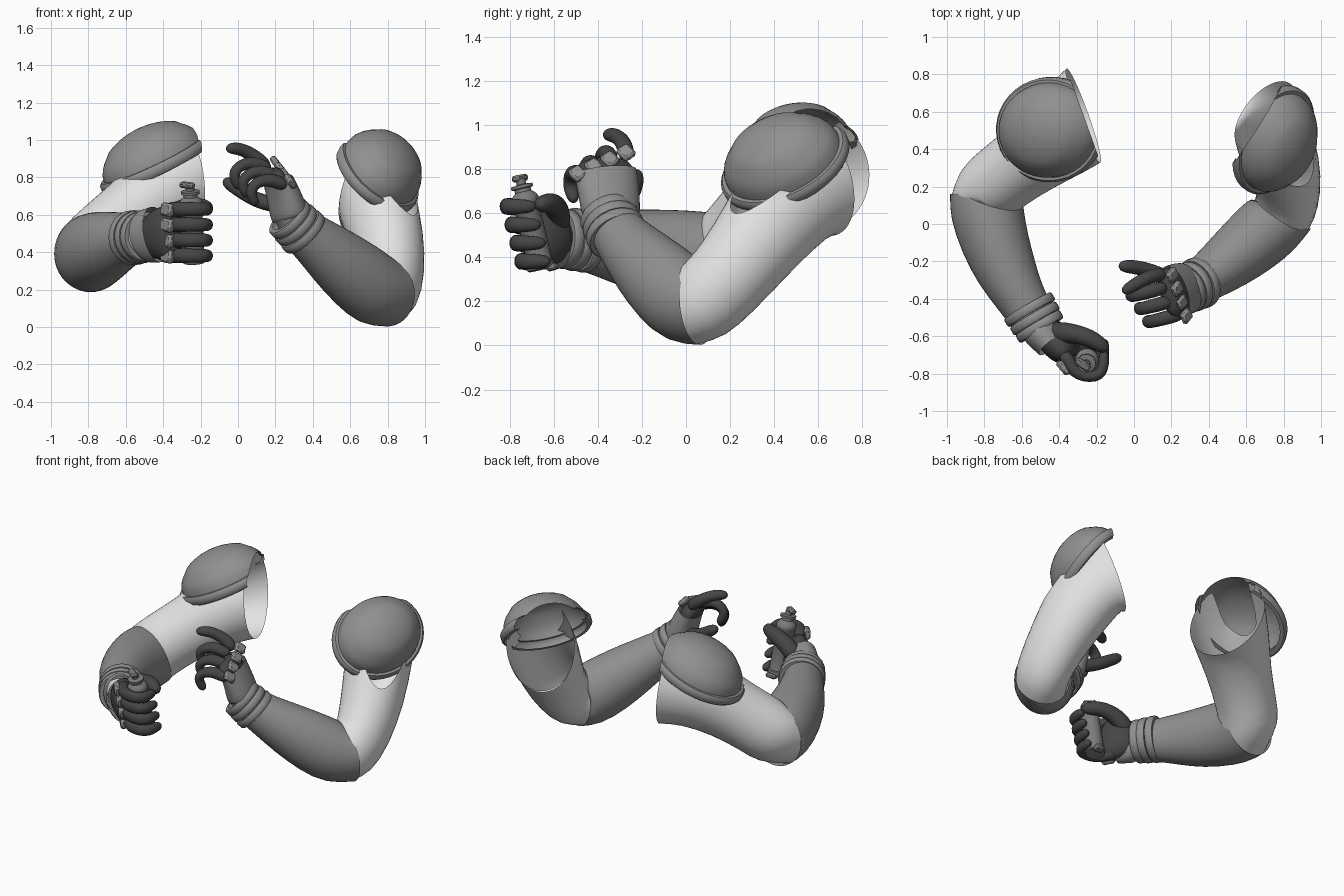
import bpy, bmesh, math
from mathutils import Vector, Matrix

if "Cube" in bpy.data.objects:
    bpy.data.objects.remove(bpy.data.objects["Cube"])


def material(name, c):
    m = bpy.data.materials.new(name)
    m.use_nodes = True
    m.diffuse_color = (c, c, c, 1)
    bsdf = next(n for n in m.node_tree.nodes if n.type == 'BSDF_PRINCIPLED')
    bsdf.inputs["Base Color"].default_value = (c, c, c, 1)
    return m


WHITE = material("white fabric", 0.78)
GREY = material("grey armour", 0.28)
DARK = material("dark glove", 0.06)
METAL = material("can metal", 0.2)
UP = Vector((0, 0, 1))


def finish(name, bm, mat, sub=0, bevel=0):
    mesh = bpy.data.meshes.new(name)
    bm.to_mesh(mesh)
    bm.free()
    ob = bpy.data.objects.new(name, mesh)
    bpy.context.collection.objects.link(ob)
    mesh.materials.append(mat)
    bpy.ops.object.select_all(action='DESELECT')
    ob.select_set(True)
    bpy.context.view_layer.objects.active = ob
    bpy.ops.object.shade_smooth_by_angle(angle=math.radians(45 if not sub else 180))
    if sub:
        ob.modifiers.new("smooth", 'SUBSURF').levels = sub
        ob.modifiers["smooth"].render_levels = sub
    if bevel:
        ob.modifiers.new("bevel", 'BEVEL').width = bevel
    return ob


def loft(name, stations, mat, ref=UP, n0=None, n1=None, axis=None,
         caps=(None, None), sides=24, sub=1, cut=None):
    """Skin elliptical rings (x, y, z, half size along ref, half size across)."""
    bm = bmesh.new()
    pts = [Vector(s[:3]) for s in stations]
    rings, normals = [], []
    last = len(pts) - 1
    for i, s in enumerate(stations):
        n = axis or pts[min(i + 1, last)] - pts[max(i - 1, 0)]
        if i == 0 and n0:
            n = Vector(n0)
        if i == last and n1:
            n = Vector(n1)
        n = n.normalized()
        u = (ref - n * ref.dot(n)).normalized()
        v = n.cross(u)
        ring = []
        for k in range(sides):
            t = math.tau * k / sides
            ring.append(bm.verts.new(pts[i] + u * s[3] * math.cos(t) + v * s[4] * math.sin(t)))
        rings.append(ring)
        normals.append(n)
    for a, b in zip(rings, rings[1:]):
        for k in range(sides):
            j = (k + 1) % sides
            bm.faces.new((a[k], a[j], b[j], b[k]))
    for idx, sign, cap in ((0, -1, caps[0]), (last, 1, caps[1])):
        if cap is not None:
            size = min(stations[idx][3:5])
            pole = bm.verts.new(pts[idx] + normals[idx] * sign * cap * size)
            for k in range(sides):
                p, q = rings[idx][k], rings[idx][(k + 1) % sides]
                bm.faces.new((p, q, pole) if sign > 0 else (q, p, pole))
    if cut:
        bmesh.ops.bisect_plane(bm, geom=bm.verts[:] + bm.edges[:] + bm.faces[:],
                               plane_co=cut[0], plane_no=cut[1], clear_outer=True)
    return finish(name, bm, mat, sub)


def lathe(name, centre, axis, profile, mat, ref=UP, stretch=1, **kw):
    axis = Vector(axis).normalized()
    st = [(*(Vector(centre) + axis * h), r * stretch, r) for r, h in profile]
    return loft(name, st, mat, ref=ref, axis=axis, sub=0, **kw)


def block(name, loc, normal, along, size, mat):
    n = Vector(normal).normalized()
    a = Vector(along)
    a = (a - n * a.dot(n)).normalized()
    m = Matrix((a, n.cross(a), n)).transposed().to_4x4()
    m.translation = Vector(loc)
    bm = bmesh.new()
    bmesh.ops.create_cube(bm, size=1, matrix=m @ Matrix.Diagonal((*size, 1)))
    return finish(name, bm, mat, bevel=min(size) * 0.3)


def finger(name, pts, ref, r=0.042, taper=0.003):
    st = [(*p, r - taper * i, r - taper * i) for i, p in enumerate(pts)]
    loft(name, st, DARK, ref=ref, caps=(0.5, 0.9), sides=10, sub=2)


def shoulder_pad(name, centre, normal, long_axis, stretch, r, h, cut):
    # stepped oval dome with a rolled rim, trimmed along the body opening
    prof = [(r - 0.02, -0.03), (r + 0.005, -0.03), (r + 0.016, -0.015),
            (r + 0.016, 0.015), (r + 0.005, 0.03), (r - 0.01, 0.03)]
    for i in range(1, 11):
        t = math.radians(7 + 8.2 * i)
        k = 0.975 if i < 5 else 1.0
        prof.append((r * k * math.cos(t), 0.01 + h * k * math.sin(t)))
    lathe(name, centre, normal, prof, GREY, ref=long_axis, stretch=stretch,
          caps=(None, 0.05), sides=40, cut=cut)


def cuff_rings(side, centre, axis, r):
    axis = Vector(axis).normalized()
    for i, (d, k) in enumerate(((-0.055, 1.0), (0.0, 0.97), (0.05, 0.93))):
        q = r * k
        lathe(f"{side}_cuff_ring_{i}", Vector(centre) + axis * d, axis,
              [(q - 0.03, -0.024), (q - 0.006, -0.024), (q, -0.016), (q, 0.016),
               (q - 0.006, 0.024), (q - 0.03, 0.024)], GREY)


# ---- Left arm: sleeve (open under the pad), forearm, pad, cuff ----
pad_mid, pad_up = Vector((0.745, 0.45, 0.82)), Vector((0.62, -0.41, 0.67))
loft("left_upper_sleeve", [
    (0.70, 0.58, 0.77, 0.30, 0.22), (0.74, 0.47, 0.67, 0.25, 0.21),
    (0.80, 0.32, 0.47, 0.21, 0.20), (0.83, 0.17, 0.28, 0.19, 0.175),
    (0.81, 0.08, 0.20, 0.195, 0.17), (0.77, 0.02, 0.18, 0.18, 0.165)],
    WHITE, n0=(0.72, -0.58, -0.38), n1=(-0.45, -1, -0.15),
    cut=(pad_mid + pad_up * 0.06, pad_up))
loft("left_forearm", [
    (0.79, 0.05, 0.185, 0.185, 0.175), (0.74, 0.0, 0.19, 0.20, 0.185),
    (0.64, -0.09, 0.27, 0.195, 0.18), (0.52, -0.19, 0.37, 0.17, 0.16),
    (0.40, -0.28, 0.47, 0.135, 0.13), (0.30, -0.34, 0.55, 0.115, 0.115)],
    GREY, n0=(-0.5, -1, -0.1))
shoulder_pad("left_shoulder_pad", pad_mid, pad_up, Vector((0.28, 0.92, 0.31)), 1.2, 0.245, 0.21,
             (Vector((0.68, 0.59, 0.8)), Vector((-0.85, 0.53, 0.1))))
cuff_rings("left", (0.31, -0.335, 0.545), (-0.6, -0.3, 0.6), 0.14)

# ---- Left hand, open ----
L_WIDE = Vector((-0.13, 0.24, 0.13)).normalized()
loft("left_wrist", [(0.31, -0.33, 0.54, 0.10, 0.09), (0.26, -0.35, 0.62, 0.10, 0.08)],
     GREY, ref=L_WIDE)
loft("left_palm", [
    (0.27, -0.345, 0.59, 0.10, 0.075), (0.24, -0.35, 0.68, 0.125, 0.07),
    (0.21, -0.365, 0.77, 0.14, 0.065), (0.18, -0.375, 0.83, 0.135, 0.055)],
    DARK, ref=L_WIDE, caps=(0.2, 0.5))
loft("left_glove_cuff", [
    (0.28, -0.34, 0.58, 0.125, 0.09), (0.275, -0.34, 0.60, 0.14, 0.10),
    (0.25, -0.35, 0.69, 0.145, 0.088), (0.225, -0.36, 0.76, 0.148, 0.078),
    (0.215, -0.365, 0.785, 0.148, 0.075)], GREY, ref=L_WIDE)
step = Vector((0.045, -0.07, -0.045))
finger("left_index_finger", [(0.15, -0.27, 0.86), (0.08, -0.28, 0.92),
                             (0.01, -0.32, 0.955), (-0.045, -0.355, 0.955)], L_WIDE)
for i, part in enumerate(("middle", "ring", "little")):
    base = [(0.16, -0.34, 0.85), (0.05, -0.37, 0.89), (-0.035, -0.39, 0.83), (0.0, -0.37, 0.755)]
    finger(f"left_{part}_finger", [Vector(p) + step * i for p in base], L_WIDE)
finger("left_thumb", [(0.20, -0.30, 0.65), (0.09, -0.25, 0.68), (0.01, -0.23, 0.73),
                      (-0.06, -0.225, 0.775)], L_WIDE, 0.046)
for i in range(4):
    block(f"left_knuckle_plate_{i}", Vector((0.205, -0.272, 0.875)) + Vector((0.025, -0.073, -0.032)) * i,
          (0.8, -0.05, 0.6), L_WIDE, (0.066, 0.075, 0.035), GREY)

# ---- Right arm: sleeve (open under the pad), forearm, pad, cuff ----
pad_mid, pad_up = Vector((-0.445, 0.505, 0.87)), Vector((-0.42, -0.13, 0.9))
loft("right_upper_sleeve", [
    (-0.27, 0.58, 0.78, 0.27, 0.27), (-0.40, 0.47, 0.72, 0.24, 0.24),
    (-0.56, 0.35, 0.60, 0.205, 0.20), (-0.71, 0.24, 0.48, 0.20, 0.19),
    (-0.78, 0.18, 0.41, 0.205, 0.195), (-0.795, 0.13, 0.39, 0.20, 0.19)],
    WHITE, n0=(-0.92, -0.33, -0.1), n1=(0.02, -1, 0),
    cut=(pad_mid + pad_up * 0.06, pad_up))
loft("right_forearm", [
    (-0.79, 0.17, 0.39, 0.205, 0.195), (-0.79, 0.07, 0.395, 0.215, 0.20),
    (-0.745, -0.10, 0.415, 0.205, 0.185), (-0.68, -0.26, 0.44, 0.18, 0.165),
    (-0.61, -0.39, 0.465, 0.15, 0.135), (-0.53, -0.52, 0.48, 0.125, 0.12)],
    GREY, n0=(0.05, -1, 0))
shoulder_pad("right_shoulder_pad", pad_mid, pad_up, Vector((0.9, 0.2, 0.42)), 1.13, 0.265, 0.2,
             (Vector((-0.19, 0.36, 0.9)), Vector((0.94, 0.34, 0))))
cuff_rings("right", (-0.53, -0.505, 0.48), (0.5, -0.85, 0.05), 0.147)

# ---- Right hand, gripping ----
R_WIDE = Vector((0, -0.18, 0.95)).normalized()
loft("right_wrist", [(-0.53, -0.51, 0.48, 0.10, 0.09), (-0.46, -0.60, 0.49, 0.105, 0.085)],
     WHITE, ref=R_WIDE)
loft("right_palm", [
    (-0.475, -0.555, 0.485, 0.11, 0.085), (-0.42, -0.62, 0.49, 0.14, 0.095),
    (-0.375, -0.67, 0.50, 0.155, 0.09), (-0.345, -0.71, 0.505, 0.15, 0.065)],
    DARK, ref=R_WIDE, caps=(0.2, 0.5))
loft("right_glove_cuff", [
    (-0.51, -0.555, 0.48, 0.125, 0.10), (-0.495, -0.57, 0.485, 0.145, 0.105),
    (-0.455, -0.62, 0.49, 0.15, 0.095), (-0.435, -0.645, 0.495, 0.152, 0.09)],
    GREY, ref=R_WIDE)
for i, part in enumerate(("index", "middle", "ring", "little")):
    z, dy = 0.63 - 0.083 * i, 0.022 * i
    path = ((-0.37, -0.70), (-0.31, -0.815), (-0.165, -0.825), (-0.16, -0.70))
    finger(f"right_{part}_finger", [(x, y + dy, z) for x, y in path], R_WIDE, 0.044)
    block(f"right_knuckle_plate_{i}", (-0.378, -0.768 + dy, z - 0.003),
          (-0.75, -0.65, 0), R_WIDE, (0.07, 0.085, 0.04), GREY)
finger("right_thumb", [(-0.43, -0.58, 0.54), (-0.35, -0.58, 0.62), (-0.235, -0.605, 0.65),
                       (-0.16, -0.66, 0.64)], R_WIDE, 0.064, 0.007)

# ---- Spray can held in the right hand ----
CAN = Vector((-0.02, -0.09, 0.38)).normalized()
foot = Vector((-0.235, -0.655, 0.345))
lathe("can_body", foot, CAN, [
    (0.058, 0), (0.064, 0.006), (0.064, 0.03), (0.058, 0.035), (0.058, 0.30),
    (0.063, 0.305), (0.063, 0.33), (0.055, 0.345), (0.038, 0.36), (0.038, 0.375),
    (0.05, 0.378), (0.05, 0.392), (0.022, 0.396), (0.022, 0.42)],
    METAL, ref=Vector((0, 1, 0)), caps=(0.0, 0.0))
block("can_nozzle", foot + CAN * 0.425 + Vector((-0.015, 0, 0)), CAN, (0.8, -0.6, 0),
      (0.085, 0.042, 0.03), METAL)
block("can_base_clip", foot + CAN * 0.01 + Vector((0.01, 0.05, 0)), CAN, (1, 0, 0),
      (0.07, 0.05, 0.03), METAL)
